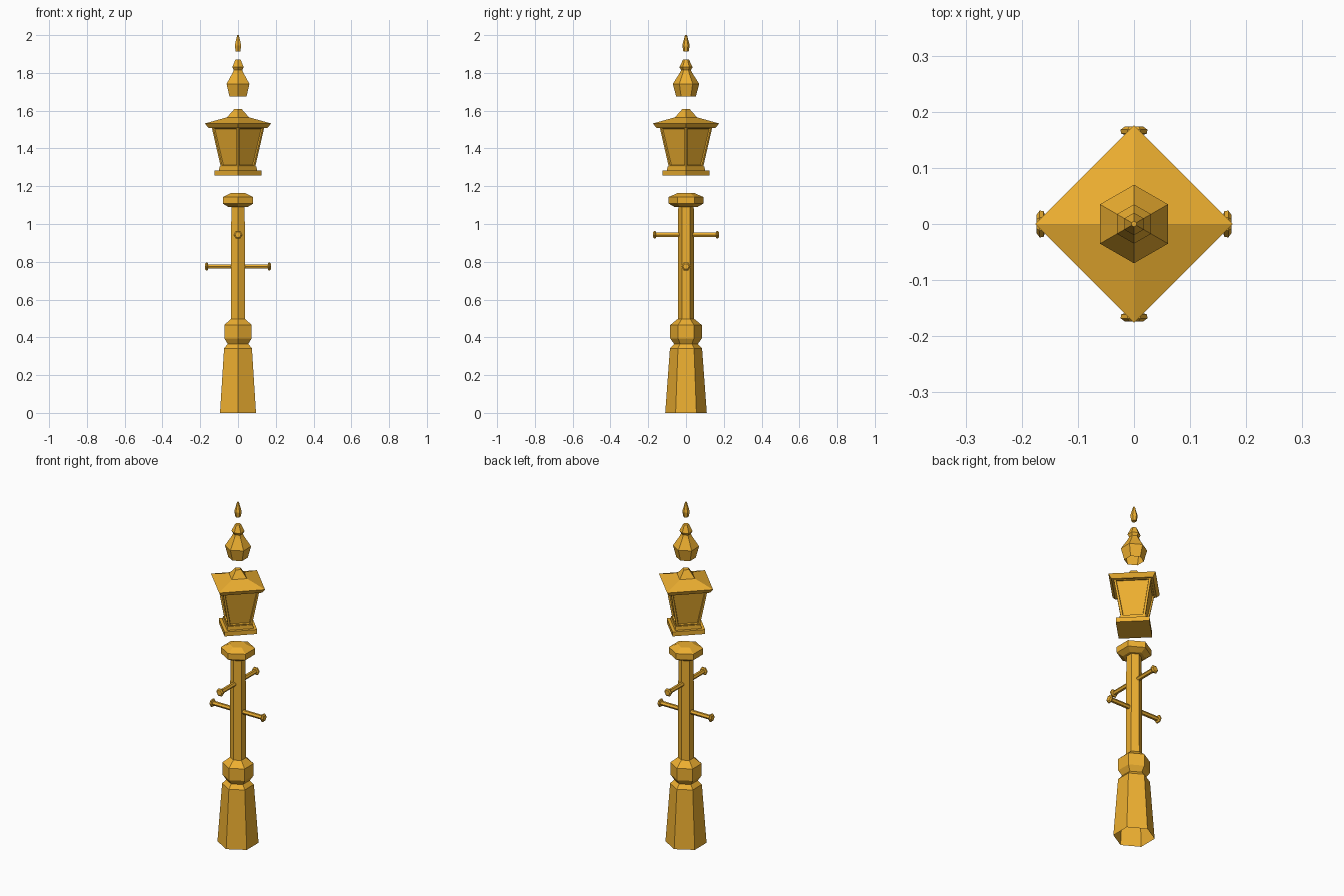
import bpy, bmesh, math

if "Cube" in bpy.data.objects:
    bpy.data.objects.remove(bpy.data.objects["Cube"])

gold = bpy.data.materials.new("gold")
gold.diffuse_color = (0.85, 0.43, 0.03, 1)
gold.use_nodes = True
gold.node_tree.nodes["Principled BSDF"].inputs["Base Color"].default_value = gold.diffuse_color


def lathe(name, profile, sides=6, start=90, cap_bottom=True, cap_top=True, panel=None):
    """Faceted solid from (radius, height) pairs; panel = (frame width, recess depth)."""
    bm = bmesh.new()
    rings = []
    for r, z in profile:
        angles = [math.radians(start + 360 * i / sides) for i in range(sides)]
        rings.append([bm.verts.new((r * math.cos(a), r * math.sin(a), z)) for a in angles])
    walls = []
    for lo, hi in zip(rings, rings[1:]):
        for i in range(sides):
            j = (i + 1) % sides
            walls.append(bm.faces.new((lo[i], lo[j], hi[j], hi[i])))
    if cap_bottom:
        bm.faces.new(rings[0][::-1])
    if cap_top:
        bm.faces.new(rings[-1])
    bm.normal_update()
    if panel:
        bmesh.ops.inset_individual(bm, faces=walls, thickness=panel[0], depth=0)
        bmesh.ops.inset_individual(bm, faces=walls, thickness=0.003, depth=-panel[1])
    mesh = bpy.data.meshes.new(name)
    bm.to_mesh(mesh)
    bm.free()
    mesh.materials.append(gold)
    obj = bpy.data.objects.new(name, mesh)
    bpy.context.collection.objects.link(obj)
    return obj


# Hexagonal post: flared foot, collar, shaft and capital
lathe("post", [(0.11, 0), (0.085, 0.342), (0.063, 0.365), (0.084, 0.395),
               (0.084, 0.465), (0.043, 0.498), (0.041, 1.09), (0.06, 1.09),
               (0.092, 1.108), (0.092, 1.143), (0.046, 1.163)], cap_bottom=False)

# Ladder bars with knobs on both ends, one along x and one along y
half_bar = [(0.013, 0.158), (0.023, 0.161), (0.024, 0.168), (0.016, 0.174)]
bar = [(r, -z) for r, z in reversed(half_bar)] + half_bar
for name, z, turn in (("lower_bar", 0.775, 0), ("upper_bar", 0.943, 90)):
    obj = lathe(name, bar)
    obj.location.z = z
    obj.rotation_euler = (0, math.radians(90), math.radians(turn))

# Square lantern, corners pointing along the axes
lathe("lantern_base", [(0.125, 1.257), (0.125, 1.283), (0.101, 1.283), (0.098, 1.304)],
      sides=4, start=0)
lathe("lantern_body", [(0.09, 1.298), (0.14, 1.515)], sides=4, start=0, panel=(0.016, 0.008))
lathe("lantern_roof", [(0.155, 1.508), (0.176, 1.532), (0.058, 1.565), (0.02, 1.608)],
      sides=4, start=0)

# Hexagonal finial and its floating tip
lathe("finial", [(0.052, 1.675), (0.07, 1.742), (0.033, 1.8), (0.026, 1.815),
                 (0.035, 1.83), (0.016, 1.87)], cap_bottom=False)
lathe("finial_tip", [(0.014, 1.914), (0.02, 1.945), (0.005, 2.0)])
